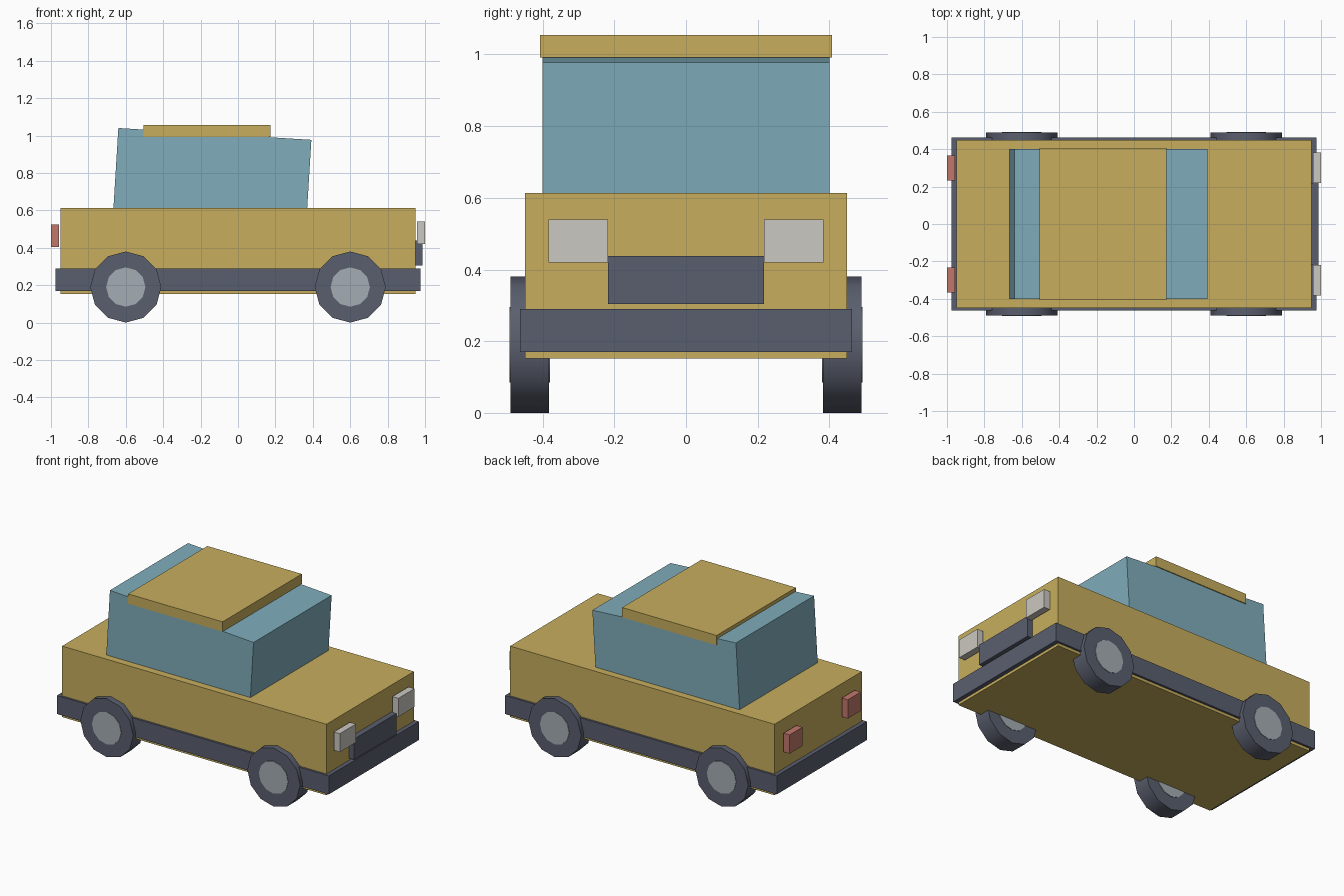
import bpy, math

if "Cube" in bpy.data.objects:
    bpy.data.objects.remove(bpy.data.objects["Cube"])


def material(name, rgb):
    m = bpy.data.materials.new(name)
    m.diffuse_color = (*rgb, 1)
    m.use_nodes = True
    m.node_tree.nodes["Principled BSDF"].inputs["Base Color"].default_value = m.diffuse_color
    return m


GOLD = material("gold paint", (0.57, 0.42, 0.11))
GLASS = material("blue glass", (0.216, 0.423, 0.503))
DARK = material("dark rubber", (0.102, 0.114, 0.156))
HUB = material("hub grey", (0.376, 0.423, 0.456))
LAMP = material("lamp white", (0.597, 0.578, 0.533))
RED = material("tail red", (0.527, 0.188, 0.15))


def box(name, x, y, z, mat, tilt=0):
    """Box from (min, max) ranges, optionally tilted about y."""
    ranges = (x, y, z)
    bpy.ops.mesh.primitive_cube_add(size=1, location=[(a + b) / 2 for a, b in ranges],
                                    rotation=(0, tilt, 0))
    ob = bpy.context.object
    ob.name = name
    ob.scale = [b - a for a, b in ranges]
    ob.data.materials.append(mat)
    return ob


def disc(name, x, y, z, radius, width, mat):
    """Twelve-sided cylinder along y with a corner at the top."""
    bpy.ops.mesh.primitive_cylinder_add(vertices=12, radius=radius, depth=width,
                                        location=(x, y, z), rotation=(math.pi / 2, 0, 0))
    ob = bpy.context.object
    ob.name = name
    ob.data.materials.append(mat)
    bpy.ops.object.shade_smooth_by_angle(angle=math.radians(40))


# Body, bumper band, cabin and roof
box("body", (-0.95, 0.95), (-0.449, 0.449), (0.152, 0.613), GOLD)
box("bumper_band", (-0.977, 0.977), (-0.463, 0.463), (0.17, 0.29), DARK)
box("cabin", (-0.656, 0.378), (-0.401, 0.401), (0.509, 1.009), GLASS, tilt=0.061)
box("roof", (-0.505, 0.174), (-0.407, 0.407), (0.991, 1.055), GOLD)

# Grille
box("grille", (0.945, 0.987), (-0.218, 0.218), (0.304, 0.438), DARK)

# Lights and wheels, mirrored on both sides
for s, side in ((-1, "right"), (1, "left")):
    box("headlight_" + side, (0.957, 1.0), sorted((s * 0.218, s * 0.383)), (0.42, 0.54), LAMP)
    box("tail_light_" + side, (-1.0, -0.957), sorted((s * 0.233, s * 0.365)), (0.403, 0.525), RED)
    for x, end in ((-0.6, "rear"), (0.6, "front")):
        disc(f"{end}_wheel_{side}", x, s * 0.436, 0.19, 0.19, 0.108, DARK)
        disc(f"{end}_hub_{side}", x, s * 0.436, 0.19, 0.105, 0.114, HUB)
